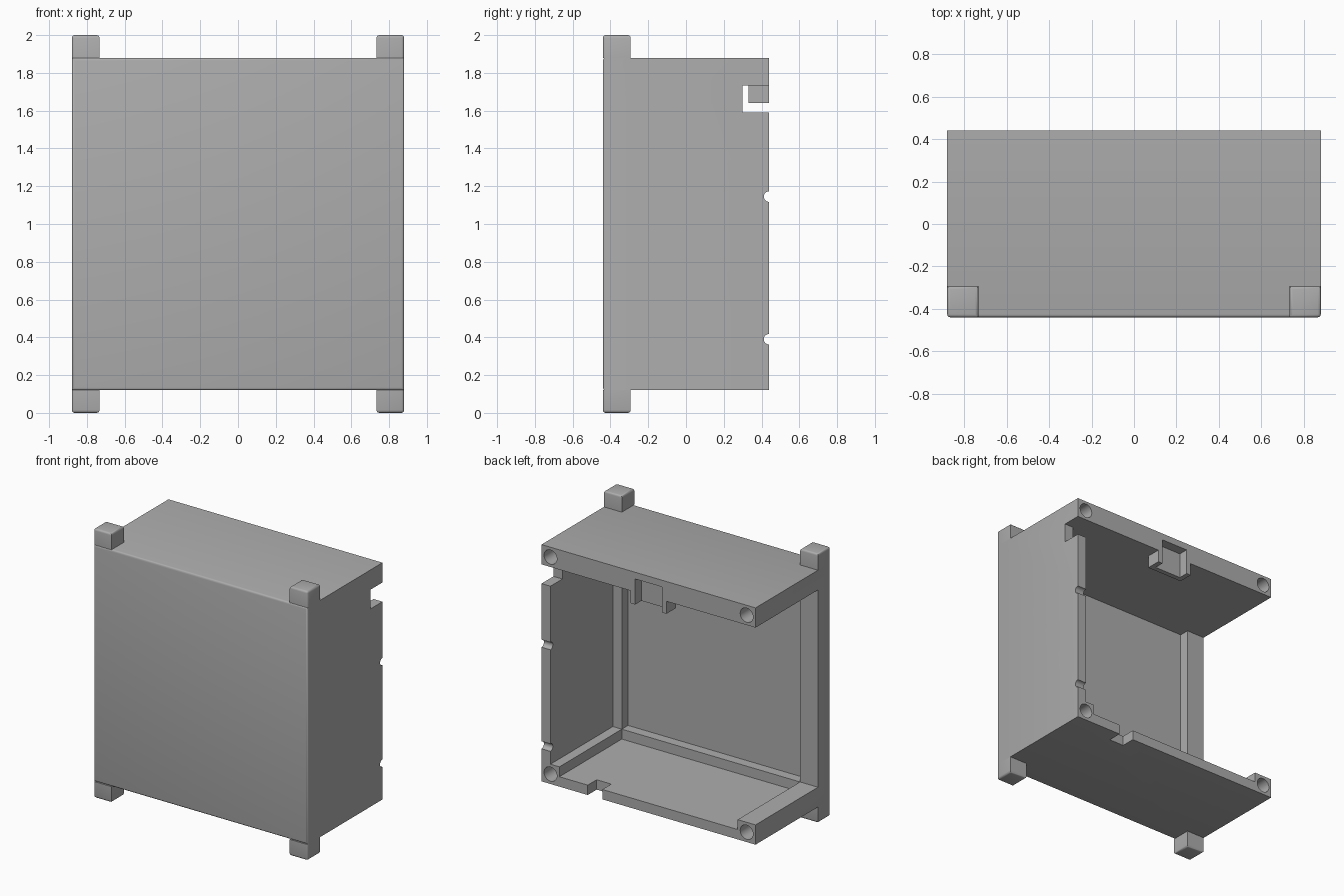
import bpy, bmesh, math
from mathutils import Vector, Matrix

cube = bpy.data.objects.get("Cube")
if cube:
    bpy.data.objects.remove(cube, do_unlink=True)

# Main dimensions
W, D = 0.88, 0.44            # half width, half depth
BOTTOM, TOP = 0.12, 1.88     # body height range
BAR = 0.147                  # thickness of frame bars and feet
WALL = BAR / 2               # thickness of thin panels
FAR = 1.2                    # cutters reach past the body
IN = W - BAR
LOW, HIGH = BOTTOM + BAR, TOP - BAR
FRAME_Y = BAR - D

grey = bpy.data.materials.new("plain_grey")
grey.use_nodes = True
grey.diffuse_color = (0.42, 0.42, 0.42, 1)
grey.node_tree.nodes["Principled BSDF"].inputs["Base Color"].default_value = grey.diffuse_color


def finish(name, bm):
    mesh = bpy.data.meshes.new(name)
    bm.to_mesh(mesh)
    bm.free()
    mesh.materials.append(grey)
    obj = bpy.data.objects.new(name, mesh)
    bpy.context.collection.objects.link(obj)
    return obj


def box(name, x, y, z, rounded=None):
    """Box from three ranges; edges passing the rounded test get a small bevel."""
    bm = bmesh.new()
    size = [r[1] - r[0] for r in (x, y, z)]
    centre = Vector([(r[0] + r[1]) / 2 for r in (x, y, z)])
    bmesh.ops.create_cube(bm, size=1, matrix=Matrix.Translation(centre) @ Matrix.Diagonal((*size, 1)))
    if rounded:
        edges = [e for e in bm.edges if rounded(*[v.co for v in e.verts])]
        bmesh.ops.bevel(bm, geom=edges, offset=0.015, segments=3, profile=0.5, affect='EDGES')
    return finish(name, bm)


def rod(name, centre, radius, length, axis):
    bm = bmesh.new()
    turn = Vector((0, 0, 1)).rotation_difference(Vector(axis)).to_matrix().to_4x4()
    bmesh.ops.create_cone(bm, cap_ends=True, segments=32, radius1=radius, radius2=radius,
                          depth=length, matrix=Matrix.Translation(centre) @ turn)
    return finish(name, bm)


def cut(obj, cutter):
    mod = obj.modifiers.new("cut", 'BOOLEAN')
    mod.operation, mod.solver, mod.object = 'DIFFERENCE', 'EXACT', cutter
    bpy.context.view_layer.update()
    graph = bpy.context.evaluated_depsgraph_get()
    mesh = bpy.data.meshes.new_from_object(obj.evaluated_get(graph))
    obj.modifiers.clear()
    obj.data = mesh
    bpy.data.objects.remove(cutter, do_unlink=True)


def smooth(obj):
    bpy.ops.object.select_all(action='DESELECT')
    obj.select_set(True)
    bpy.context.view_layer.objects.active = obj
    bpy.ops.object.shade_smooth_by_angle(angle=math.radians(35))


def front_corner(a, b):
    return all(abs(abs(v.x) - W) < 0.001 and abs(v.y + D) < 0.001 for v in (a, b))


def bracket_slot():
    return box("slot_cutter", (-0.11, 0.11), (D - WALL, FAR), (1.6, 1.83))


# Housing, open at the back and on its right-hand (-x) side
housing = box("housing", (-W, W), (-D, D), (BOTTOM, TOP), front_corner)
cut(housing, box("cavity_cutter", (-FAR, W - WALL), (FRAME_Y, FAR), (LOW, HIGH)))
cut(housing, box("floor_cutter", (-IN, IN), (FRAME_Y, FAR), (BOTTOM + WALL, LOW + 0.05)))
cut(housing, box("panel_cutter", (-IN, IN), (WALL - D, FRAME_Y + 0.05), (LOW, HIGH)))

# Screw holes in the back corners
for x in (-1, 1):
    for z in (BOTTOM + WALL, TOP - WALL):
        cut(housing, rod("hole_cutter", (x * (W - WALL), D, z), 0.053, 0.6, (0, 1, 0)))

# Notches in the side wall, floor and top
cut(housing, box("side_notch_cutter", (0.7, FAR), (0.30, FAR), (1.59, HIGH)))
cut(housing, box("floor_notch_cutter", (0.38, 0.50), (0.335, FAR), (0, LOW + 0.1)))
for z in (0.39, 1.145):
    cut(housing, rod("round_notch_cutter", (W, D, z), 0.028, 0.4, (1, 0, 0)))
cut(housing, bracket_slot())
smooth(housing)

# U-shaped bracket below the top
bracket = box("latch_bracket", (-BAR, BAR), (0.33, D), (1.64, HIGH))
cut(bracket, bracket_slot())

# Feet at both ends of the front corners
for side, x in (("left", (IN, W)), ("right", (-W, -IN))):
    for level, z, tip in (("lower", (0, BOTTOM), 0), ("upper", (TOP, 2), 2)):
        foot = box(f"{level}_{side}_foot", x, (-D, FRAME_Y), z,
                   lambda a, b: front_corner(a, b) or all(abs(v.z - tip) < 0.001 for v in (a, b)))
        smooth(foot)
